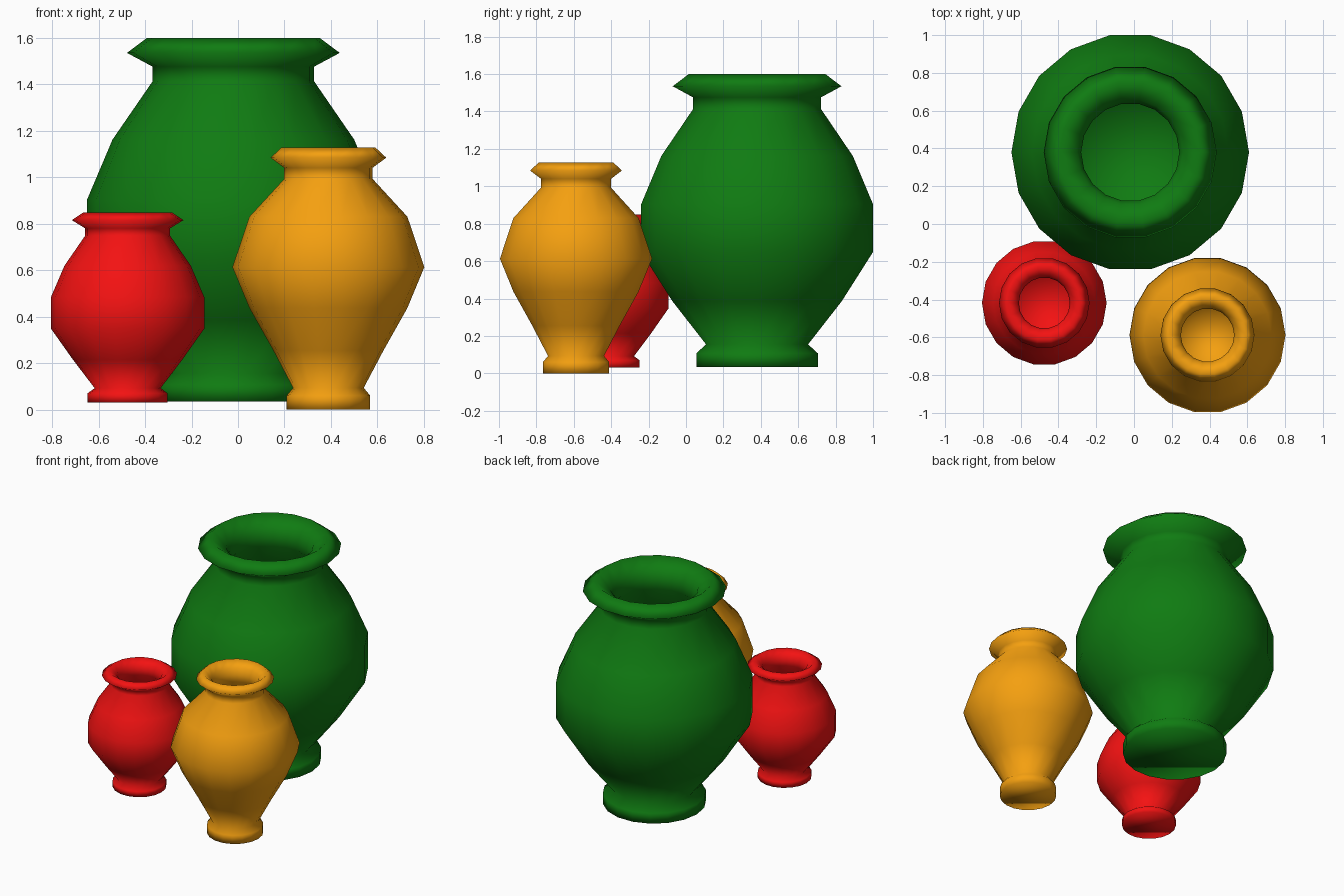
import bpy, bmesh
from math import cos, sin, tau

if "Cube" in bpy.data.objects:
    bpy.data.objects.remove(bpy.data.objects["Cube"])

SIDES = 18


def make_vase(name, centre, colour, outer, mouth, wall):
    """Lathe a hollow vase. outer: (radius, z) from the foot up to the rim top.
    mouth: inner lip and neck points going down. wall: body thickness."""
    # Inside of the body follows the outer body, offset by the wall thickness
    body = [p for p in outer[2:-4]]
    inside = [(max(r - wall, 0.02), z) for r, z in reversed(body[1:])]
    floor_r, floor_z = body[0]
    inside.append((floor_r * 0.6, floor_z + wall * 0.6))
    profile = outer + mouth + inside

    bm = bmesh.new()
    rings = []
    for r, z in profile:
        rings.append([bm.verts.new((r * cos(tau * i / SIDES), r * sin(tau * i / SIDES), z))
                      for i in range(SIDES)])
    for a, b in zip(rings, rings[1:]):
        for i in range(SIDES):
            j = (i + 1) % SIDES
            bm.faces.new((a[i], a[j], b[j], b[i]))
    # Underside of the foot and the floor inside
    bm.faces.new(rings[0][::-1])
    bm.faces.new(rings[-1])
    for f in bm.faces:
        f.smooth = True

    mesh = bpy.data.meshes.new(name)
    bm.to_mesh(mesh)
    bm.free()
    mat = bpy.data.materials.new(name + "_glaze")
    mat.diffuse_color = (*colour, 1)
    mat.use_nodes = True
    mat.node_tree.nodes["Principled BSDF"].inputs["Base Color"].default_value = mat.diffuse_color
    mesh.materials.append(mat)
    obj = bpy.data.objects.new(name, mesh)
    obj.location = (*centre, 0)
    bpy.context.collection.objects.link(obj)
    return obj


# Large green vase at the back
make_vase("large_green_vase", (-0.02, 0.38), (0.005, 0.2, 0.006),
          [(0.33, 0.035), (0.33, 0.107), (0.277, 0.155), (0.46, 0.386),
           (0.629, 0.648), (0.629, 0.905), (0.52, 1.162), (0.348, 1.412),
           (0.348, 1.476), (0.458, 1.535), (0.371, 1.6)],
          [(0.28, 1.535), (0.26, 1.476), (0.26, 1.412)], 0.08)

# Tall orange vase, front right
make_vase("tall_orange_vase", (0.389, -0.588), (0.91, 0.35, 0.005),
          [(0.18, 0.0), (0.18, 0.06), (0.152, 0.093), (0.237, 0.254),
           (0.34, 0.437), (0.413, 0.613), (0.34, 0.83), (0.19, 0.993),
           (0.19, 1.04), (0.249, 1.084), (0.203, 1.127)],
          [(0.153, 1.084), (0.141, 1.04), (0.141, 0.993)], 0.045)

# Small red vase, front left
make_vase("small_red_vase", (-0.475, -0.418), (0.9, 0.006, 0.006),
          [(0.172, 0.03), (0.172, 0.07), (0.142, 0.092), (0.235, 0.214),
           (0.33, 0.348), (0.33, 0.484), (0.272, 0.619), (0.183, 0.748),
           (0.183, 0.78), (0.24, 0.815), (0.191, 0.848)],
          [(0.145, 0.815), (0.135, 0.78), (0.135, 0.748)], 0.042)
